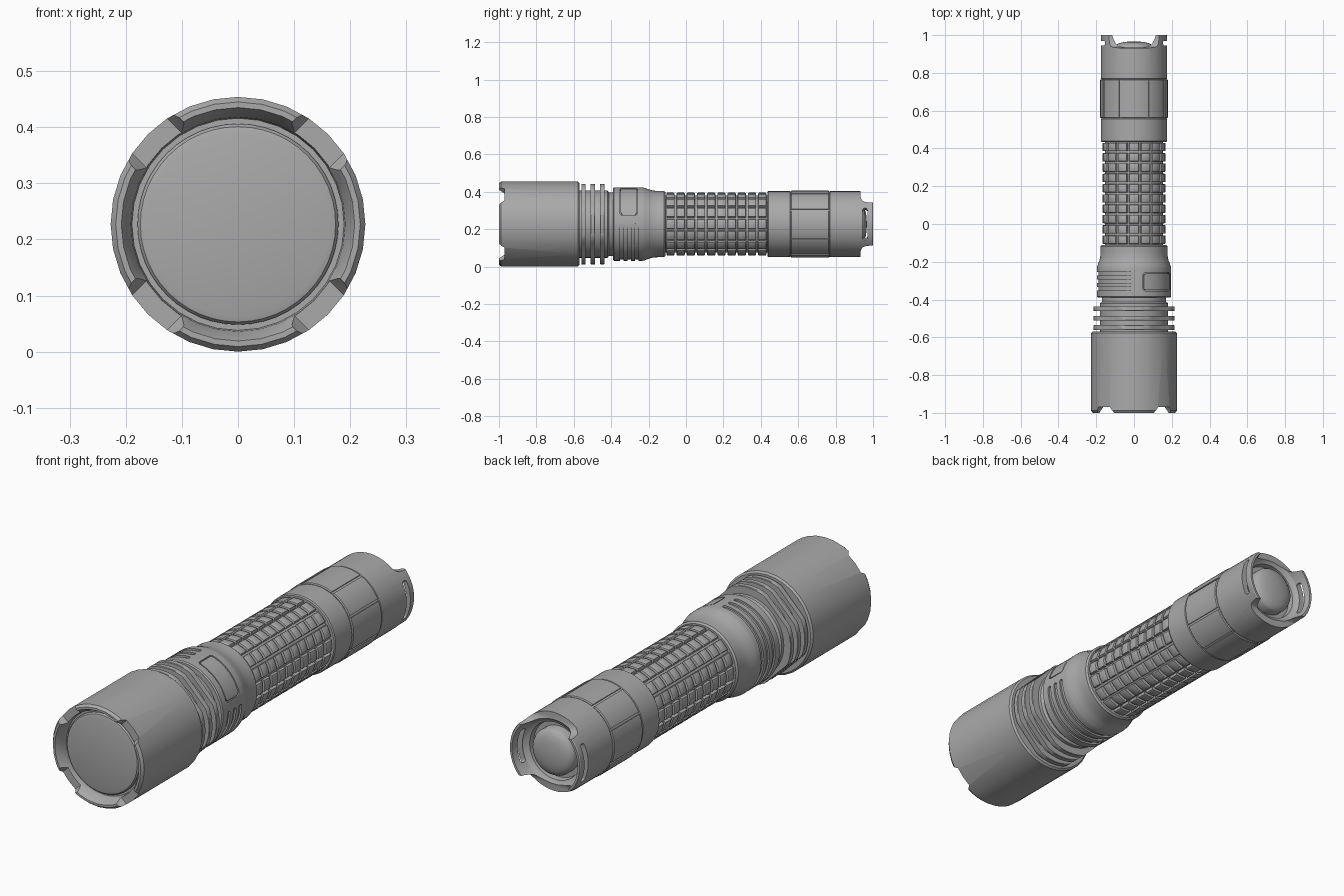
import bpy, bmesh, math
from mathutils import Vector

if "Cube" in bpy.data.objects:
    bpy.data.objects.remove(bpy.data.objects["Cube"])

C = 0.227                      # height of the long axis
mat = bpy.data.materials.new("metal_grey")
mat.diffuse_color = (0.4, 0.4, 0.4, 1)
mat.use_nodes = True
mat.node_tree.nodes["Principled BSDF"].inputs["Base Color"].default_value = mat.diffuse_color


def polar(a, y, r):
    return Vector((r * math.cos(a), y, C + r * math.sin(a)))


def finish(name, bm):
    bmesh.ops.recalc_face_normals(bm, faces=bm.faces)
    me = bpy.data.meshes.new(name)
    bm.to_mesh(me)
    bm.free()
    ob = bpy.data.objects.new(name, me)
    bpy.context.collection.objects.link(ob)
    me.materials.append(mat)
    return ob


def lathe(name, profile, n=48, flat=None):
    """Turn (y, r) points round the axis; flat = distance of four diagonal flats."""
    bm = bmesh.new()
    rings = []
    for y, r in profile:
        ring = []
        for i in range(n):
            a = 2 * math.pi * i / n
            rr = r
            if flat:
                d = (a % (math.pi / 2)) - math.pi / 4
                rr = min(r, flat / math.cos(d))
            ring.append(bm.verts.new(polar(a, y, rr)))
        rings.append(ring)
    for p, q in zip(rings, rings[1:]):
        for i in range(n):
            j = (i + 1) % n
            bm.faces.new((p[i], p[j], q[j], q[i]))
    bm.faces.new(rings[0])
    bm.faces.new(rings[-1])
    return finish(name, bm)


def prism(bm, pts, w0, w1, fn):
    """Extrude a 2D outline from w0 to w1, placed by fn(u, v, w)."""
    lo = [bm.verts.new(fn(u, v, w0)) for u, v in pts]
    hi = [bm.verts.new(fn(u, v, w1)) for u, v in pts]
    bm.faces.new(lo)
    bm.faces.new(hi)
    for i in range(len(pts)):
        j = (i + 1) % len(pts)
        bm.faces.new((lo[i], lo[j], hi[j], hi[i]))


def curved_pad(bm, a0, a1, y0, y1, r0, r1, rc):
    """Rounded rectangle wrapped round the axis (angles in degrees)."""
    a0, a1 = math.radians(a0), math.radians(a1)
    ends = [rc / r1 * t for t in (0, 0.04, 0.15, 0.35, 0.65, 1)]
    n = max(4, int((a1 - a0) / 0.13))
    s, e = a0 + ends[-1], a1 - ends[-1]
    angs = [a0 + d for d in ends] + [s + (e - s) * i / n for i in range(1, n)] \
        + [a1 - d for d in reversed(ends)]
    H, ym, prev = (y1 - y0) / 2, (y0 + y1) / 2, None
    for k, a in enumerate(angs):
        d = min(rc, min(a - a0, a1 - a) * r1)
        h = max(H - rc + math.sqrt(max(0, rc * rc - (rc - d) ** 2)), 0.0015)
        q = [bm.verts.new(polar(a, ym + sy * h, r))
             for sy, r in ((-1, r0), (1, r0), (1, r1), (-1, r1))]
        if prev:
            for i in range(4):
                j = (i + 1) % 4
                bm.faces.new((prev[i], prev[j], q[j], q[i]))
        if k in (0, len(angs) - 1):
            bm.faces.new(q)
        prev = q


def cut(ob, bm):
    cutter = finish("cutter", bm)
    cutter.hide_render = True
    m = ob.modifiers.new("cut", 'BOOLEAN')
    m.operation, m.solver, m.object = 'DIFFERENCE', 'EXACT', cutter
    bpy.context.view_layer.objects.active = ob
    bpy.ops.object.modifier_apply(modifier=m.name)
    bpy.data.objects.remove(cutter)


def radial(a):
    """Local frame: u tangential, v along y, w outward at angle a."""
    def fn(u, v, w):
        return Vector((w * math.cos(a) - u * math.sin(a), v,
                       C + w * math.sin(a) + u * math.cos(a)))
    return fn


DIAG = [math.radians(45 + 90 * k) for k in range(4)]

# Head with funnel mouth and four bezel notches
head = lathe("head", [(-0.57, 0.1), (-0.57, 0.219), (-0.578, 0.227), (-0.988, 0.227),
                      (-1, 0.218), (-1, 0.208), (-0.968, 0.191), (-0.945, 0.189),
                      (-0.945, 0.1)], 32)
bm = bmesh.new()
for a in DIAG:
    prism(bm, [(-0.067, -1.02), (0.067, -1.02), (0.058, -0.992), (0.044, -0.97),
               (-0.044, -0.97), (-0.058, -0.992)], 0.14, 0.3, radial(a))
cut(head, bm)

# Lens with a rounded edge
lathe("lens", [(-0.93, 0.179), (-0.955, 0.179), (-0.962, 0.174), (-0.965, 0.163),
               (-0.966, 0.01)])

# Neck and cooling fins with diagonal flats
lathe("neck", [(-0.575, 0.18), (-0.42, 0.18), (-0.412, 0.17), (-0.38, 0.17)])
for k in range(3):
    y = -0.56 + 0.05 * k
    lathe("cooling_fin_%d" % (k + 1),
          [(y, 0.16), (y, 0.213), (y + 0.002, 0.215), (y + 0.022, 0.215),
           (y + 0.024, 0.213), (y + 0.024, 0.16)], 64, 0.197)

# Collar with long grooves and an inset side switch
collar = lathe("collar", [(-0.39, 0.15), (-0.39, 0.191), (-0.385, 0.196), (-0.232, 0.196),
                          (-0.222, 0.194), (-0.195, 0.184), (-0.175, 0.179),
                          (-0.15, 0.177), (-0.118, 0.177), (-0.11, 0.17), (-0.11, 0.14)])
bm = bmesh.new()
for y in (-0.343, -0.303, -0.263):
    curved_pad(bm, 90, 362, y - 0.009, y + 0.009, 0.188, 0.22, 0.0088)
curved_pad(bm, 14, 76, -0.354, -0.258, 0.187, 0.22, 0.016)
cut(collar, bm)
bm = bmesh.new()
curved_pad(bm, 15.5, 74.5, -0.349, -0.263, 0.18, 0.195, 0.013)
finish("side_switch", bm)

# Grip: core plus a grid of bevelled blocks
lathe("grip_core", [(-0.12, 0.153), (0.45, 0.153)])
block = bmesh.new()
bmesh.ops.create_cube(block, size=1)
for v in block.verts:          # u along angle (as arc), v along y, w outward
    v.co = (v.co.x * 0.053, v.co.y * 0.0445, 0.157 + v.co.z * 0.022)
top = [e for e in block.edges if all(v.co.z > 0.16 for v in e.verts)]
bmesh.ops.bevel(block, geom=top, offset=0.006, segments=2, profile=0.5, affect='EDGES')
bmesh.ops.bisect_plane(block, geom=block.verts[:] + block.edges[:] + block.faces[:],
                       plane_co=(0, 0, 0), plane_no=(1, 0, 0))
block.verts.index_update()
cos = [v.co.copy() for v in block.verts]
faces = [[v.index for v in f.verts] for f in block.faces]
block.free()
bm = bmesh.new()
for row in range(10):
    for col in range(16):
        vs = [bm.verts.new(polar(col * math.pi / 8 + c.x / 0.165,
                                 -0.083 + 0.0545 * row + c.y, c.z)) for c in cos]
        for f in faces:
            bm.faces.new([vs[i] for i in f])
finish("grip_blocks", bm)

# Rear sleeve and grooved ring
lathe("rear_sleeve", [(0.435, 0.14), (0.435, 0.172), (0.44, 0.176), (0.555, 0.176),
                      (0.56, 0.172), (0.57, 0.172)])
ring = lathe("grooved_ring", [(0.56, 0.14), (0.56, 0.175), (0.564, 0.179), (0.762, 0.179),
                              (0.766, 0.175), (0.766, 0.14)])
bm = bmesh.new()
for k in range(4):
    for d in (-25, 25):
        prism(bm, [(-0.005, 0.5), (0.005, 0.5), (0.005, 0.8), (-0.005, 0.8)],
              0.173, 0.2, radial(math.radians(90 * k + d)))
cut(ring, bm)

# Tail cap: a cup trimmed to two side lugs, each with a strap slot
cap = lathe("tail_cap", [(0.765, 0.1), (0.765, 0.172), (0.77, 0.176), (0.995, 0.176),
                         (1.0, 0.173), (1.0, 0.163), (0.94, 0.15), (0.93, 0.14),
                         (0.925, 0.128), (0.9, 0.125), (0.9, 0.08)])
bm = bmesh.new()
for s in (-1, 1):
    prism(bm, [(1.1, 0.113), (0.985, 0.115), (0.955, 0.119), (0.942, 0.126),
               (0.935, 0.138), (0.933, 0.152), (0.933, 0.4), (1.1, 0.4)], -0.4, 0.4,
          lambda u, v, w: Vector((w, u, C + s * v)))
for a in (0, 180):
    curved_pad(bm, a - 29, a + 29, 0.944, 0.97, 0.135, 0.2, 0.0125)
cut(cap, bm)

# Domed tail button
lathe("tail_button", [(0.89, 0.104), (0.935, 0.104), (0.946, 0.098), (0.956, 0.082),
                      (0.963, 0.055), (0.966, 0.025), (0.967, 0.004)])

# Smooth shading with sharp edges kept
bpy.ops.object.select_all(action='SELECT')
bpy.ops.object.shade_smooth_by_angle(angle=math.radians(30))
